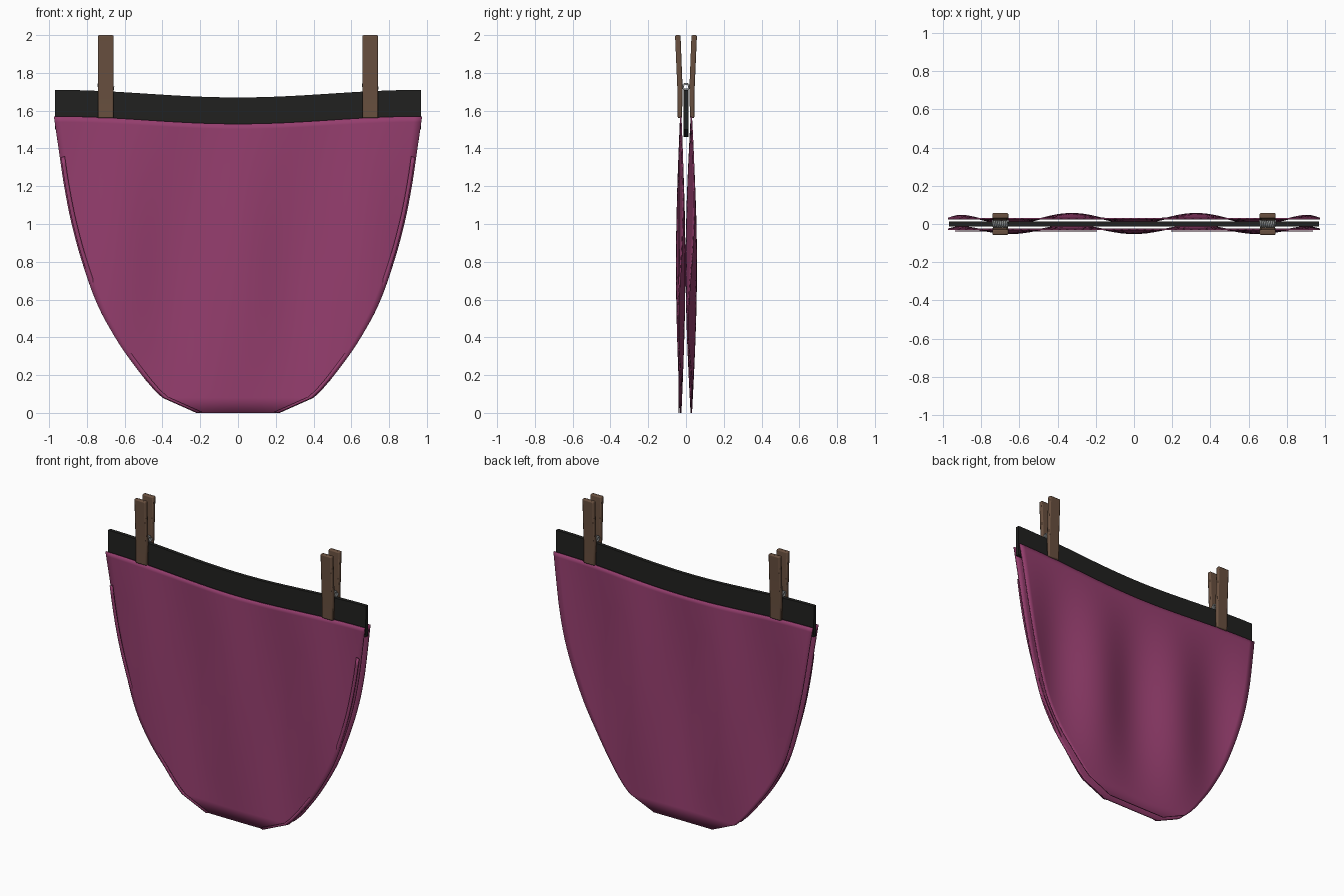
import bpy, math
from mathutils import Vector

if "Cube" in bpy.data.objects:
    bpy.data.objects.remove(bpy.data.objects["Cube"])


def mat(name, c):
    m = bpy.data.materials.new(name)
    m.diffuse_color = (*c, 1)
    m.use_nodes = True
    m.node_tree.nodes["Principled BSDF"].inputs["Base Color"].default_value = m.diffuse_color
    return m


CLOTH = mat("plum_cloth", (0.30, 0.048, 0.155))
BLACK = mat("black_band", (0.015, 0.015, 0.014))
WOOD = mat("brown_wood", (0.14, 0.08, 0.05))
METAL = mat("grey_metal", (0.4, 0.42, 0.42))


def make(name, verts, faces, material, bevel=0, solid=0):
    me = bpy.data.meshes.new(name)
    me.from_pydata(verts, [], faces)
    me.materials.append(material)
    ob = bpy.data.objects.new(name, me)
    bpy.context.collection.objects.link(ob)
    if solid:
        s = ob.modifiers.new("Solid", 'SOLIDIFY')
        s.thickness, s.offset = solid, 0
    if bevel:
        b = ob.modifiers.new("Bevel", 'BEVEL')
        b.width, b.segments = bevel, 2
    bpy.ops.object.select_all(action='DESELECT')
    ob.select_set(True)
    bpy.context.view_layer.objects.active = ob
    bpy.ops.object.shade_smooth_by_angle(angle=math.radians(35))
    return ob


def grid(name, rows, material, **kw):
    n = len(rows[0])
    faces = [(r * n + c, r * n + c + 1, (r + 1) * n + c + 1, (r + 1) * n + c)
             for r in range(len(rows) - 1) for c in range(n - 1)]
    return make(name, [v for r in rows for v in r], faces, material, **kw)


# Side outline: (half width, height), smoothed above the straight toe corner
KEY = [(0.22, 0), (0.40, 0.08), (0.57, 0.28), (0.68, 0.45), (0.755, 0.6),
       (0.825, 0.8), (0.88, 1.0), (0.92, 1.2), (0.95, 1.4), (0.975, 1.57)]


def smooth_outline(key, steps=4):
    out = [Vector(key[0])]
    for i in range(1, len(key) - 1):
        p = [Vector(key[min(max(j, 0), len(key) - 1)]) for j in range(i - 1, i + 3)]
        for s in range(steps):
            t = s / steps
            out.append(0.5 * (2 * p[1] + (p[2] - p[0]) * t
                              + (2 * p[0] - 5 * p[1] + 4 * p[2] - p[3]) * t * t
                              + (3 * p[1] - p[0] - 3 * p[2] + p[3]) * t ** 3))
    return out + [Vector(key[-1])]


OUTLINE = smooth_outline(KEY)


def dip(x):
    return -0.02 - 0.02 * math.cos(math.pi * min(abs(x) / 0.97, 1))


# Front and back cloth panels with soft vertical folds
def panel(name, y0, amp):
    rows = []
    for w, z in OUTLINE:
        row = []
        for i in range(49):
            x = w * (i / 24 - 1)
            fold = amp * math.cos(2 * math.pi * x / 0.65) * math.sin(math.pi * z / 1.57)
            row.append((x, y0 - fold, z + dip(x) * (z / 1.57) ** 3))
        rows.append(row)
    grid(name, rows, CLOTH, solid=0.008)


panel("front_panel", -0.028, 0.021)
panel("back_panel", 0.028, 0.026)

# Narrow seam strips along the front side edges
for s, side in ((-1, "left"), (1, "right")):
    rows = [[(s * (w - 0.006), -0.037, z), (s * (w - 0.026), -0.037, z + 0.006)]
            for w, z in OUTLINE if z < 1.36]
    grid(side + "_seam", rows, CLOTH, solid=0.007)

# Curved waistband between the panels
loop = [(-0.012, 1.50), (0.012, 1.50), (0.014, 1.53), (0.012, 1.71),
        (-0.012, 1.71), (-0.014, 1.53)]
N = 40
verts = [(x, y, z + dip(x)) for x in [0.97 * (2 * i / N - 1) for i in range(N + 1)]
         for y, z in loop]
faces = [(6 * i + k, 6 * i + (k + 1) % 6, 6 * i + 6 + (k + 1) % 6, 6 * i + 6 + k)
         for i in range(N) for k in range(6)]
faces += [tuple(range(5, -1, -1)), tuple(range(6 * N, 6 * N + 6))]
make("waistband", verts, faces, BLACK)

# Clothes pegs: two splayed wooden legs and a wire spring
for cx, side in ((-0.70, "left"), (0.70, "right")):
    for s, part in ((-1, "front"), (1, "back")):
        prof = [(0.021, 1.56), (0.044, 1.56), (0.045, 1.70), (0.058, 2.0),
                (0.029, 2.0), (0.018, 1.72)]
        v = [(cx + dx, s * y, z) for dx in (-0.042, 0.042) for y, z in prof]
        f = [(k, (k + 1) % 6, 6 + (k + 1) % 6, 6 + k) for k in range(6)]
        f += [(5, 4, 3, 2, 1, 0), (6, 7, 8, 9, 10, 11)]
        if s > 0:
            f = [q[::-1] for q in f]
        make(f"{side}_peg_{part}_leg", v, f, WOOD, bevel=0.007)
    cu = bpy.data.curves.new(side + "_peg_spring", 'CURVE')
    cu.dimensions, cu.bevel_depth, cu.bevel_resolution = '3D', 0.005, 2
    cu.use_fill_caps = True
    sp = cu.splines.new('POLY')
    turns = 8
    sp.points.add(turns * 12)
    for i, p in enumerate(sp.points):
        a = i * math.pi / 6
        p.co = (cx - 0.04 + 0.08 * i / (turns * 12),
                0.016 * math.cos(a), 1.727 + 0.016 * math.sin(a), 1)
    cu.materials.append(METAL)
    bpy.context.collection.objects.link(bpy.data.objects.new(cu.name, cu))
